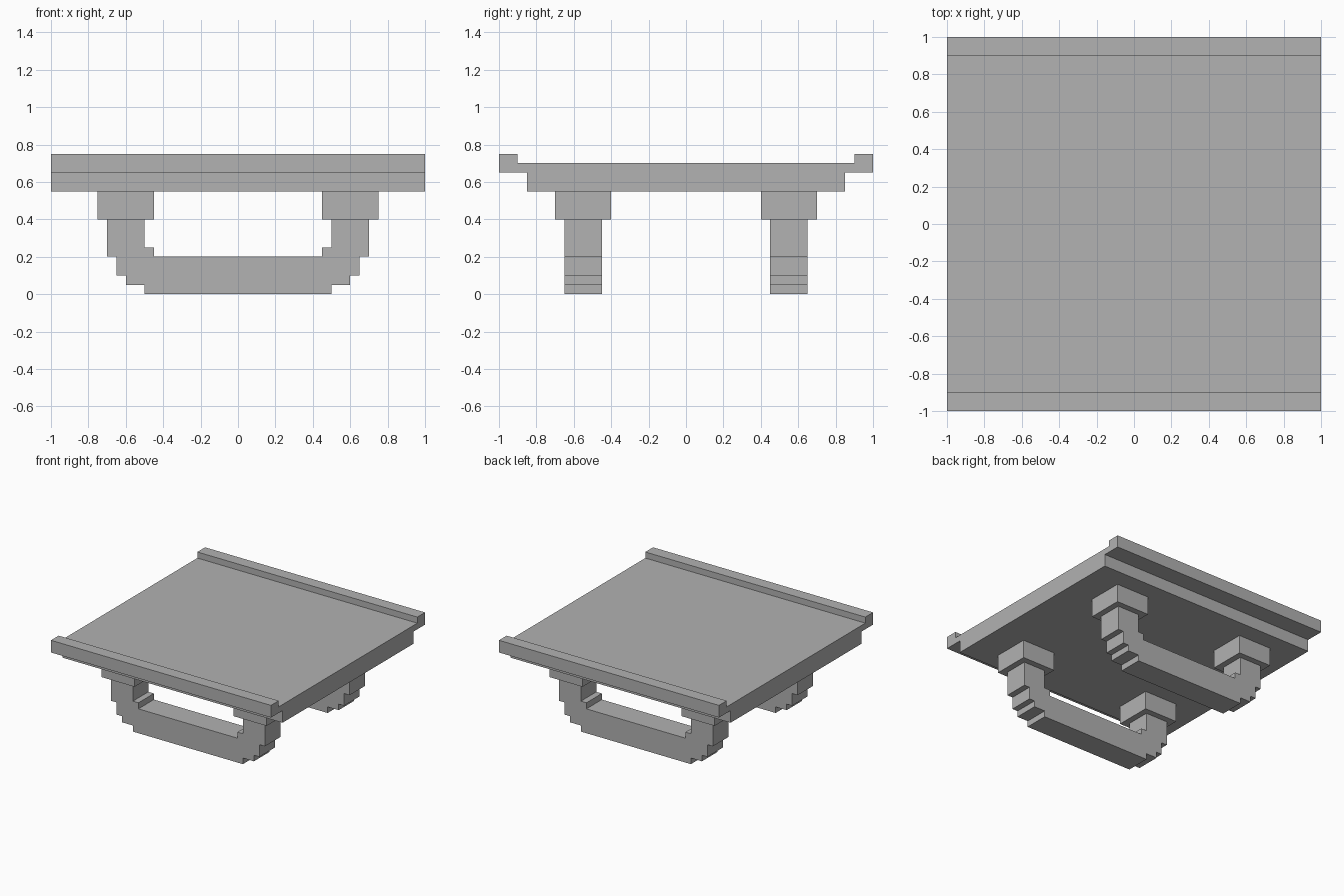
import bpy
import bmesh
from mathutils import Vector

cube = bpy.data.objects.get("Cube")
if cube:
    bpy.data.objects.remove(cube, do_unlink=True)

GREY = (0.445, 0.445, 0.445, 1.0)
grey = bpy.data.materials.new("plain_grey")
grey.use_nodes = True
grey.diffuse_color = GREY
grey.node_tree.nodes["Principled BSDF"].inputs["Base Color"].default_value = GREY


def extrude_profile(name, half, axis, start, end):
    """Mirror a half outline across the centre and extrude it along x or y."""
    outline = half + [(-u, z) for u, z in reversed(half)]
    bm = bmesh.new()

    def place(u, z):
        return (start, u, z) if axis == "x" else (u, start, z)

    face = bm.faces.new([bm.verts.new(place(u, z)) for u, z in outline])
    moved = bmesh.ops.extrude_face_region(bm, geom=[face])["geom"]
    shift = Vector((end - start, 0, 0) if axis == "x" else (0, end - start, 0))
    verts = [v for v in moved if isinstance(v, bmesh.types.BMVert)]
    bmesh.ops.translate(bm, verts=verts, vec=shift)
    bmesh.ops.recalc_face_normals(bm, faces=bm.faces)
    mesh = bpy.data.meshes.new(name)
    bm.to_mesh(mesh)
    bm.free()
    mesh.materials.append(grey)
    obj = bpy.data.objects.new(name, mesh)
    bpy.context.collection.objects.link(obj)
    return obj


def box(name, centre, size):
    bpy.ops.mesh.primitive_cube_add(size=1, location=centre)
    obj = bpy.context.object
    obj.name = name
    obj.scale = size
    obj.data.materials.append(grey)


# Deck with overhanging raised rims at front and back
deck_half = [(0.85, 0.55), (0.85, 0.65), (1, 0.65), (1, 0.75), (0.9, 0.75), (0.9, 0.7)]
extrude_profile("deck", deck_half, "x", -1, 1)

# Stepped U-shaped runners, each hung from two square mounting blocks
runner_half = [(0.5, 0), (0.5, 0.05), (0.6, 0.05), (0.6, 0.1), (0.65, 0.1),
               (0.65, 0.2), (0.7, 0.2), (0.7, 0.4), (0.5, 0.4), (0.5, 0.25),
               (0.45, 0.25), (0.45, 0.2)]
for end, side in (("front", -1), ("back", 1)):
    y = 0.55 * side
    extrude_profile(end + "_runner", runner_half, "y", y - 0.1, y + 0.1)
    for hand, sx in (("left", 1), ("right", -1)):
        box(f"{end}_{hand}_mount", (0.6 * sx, y, 0.475), (0.3, 0.3, 0.15))
